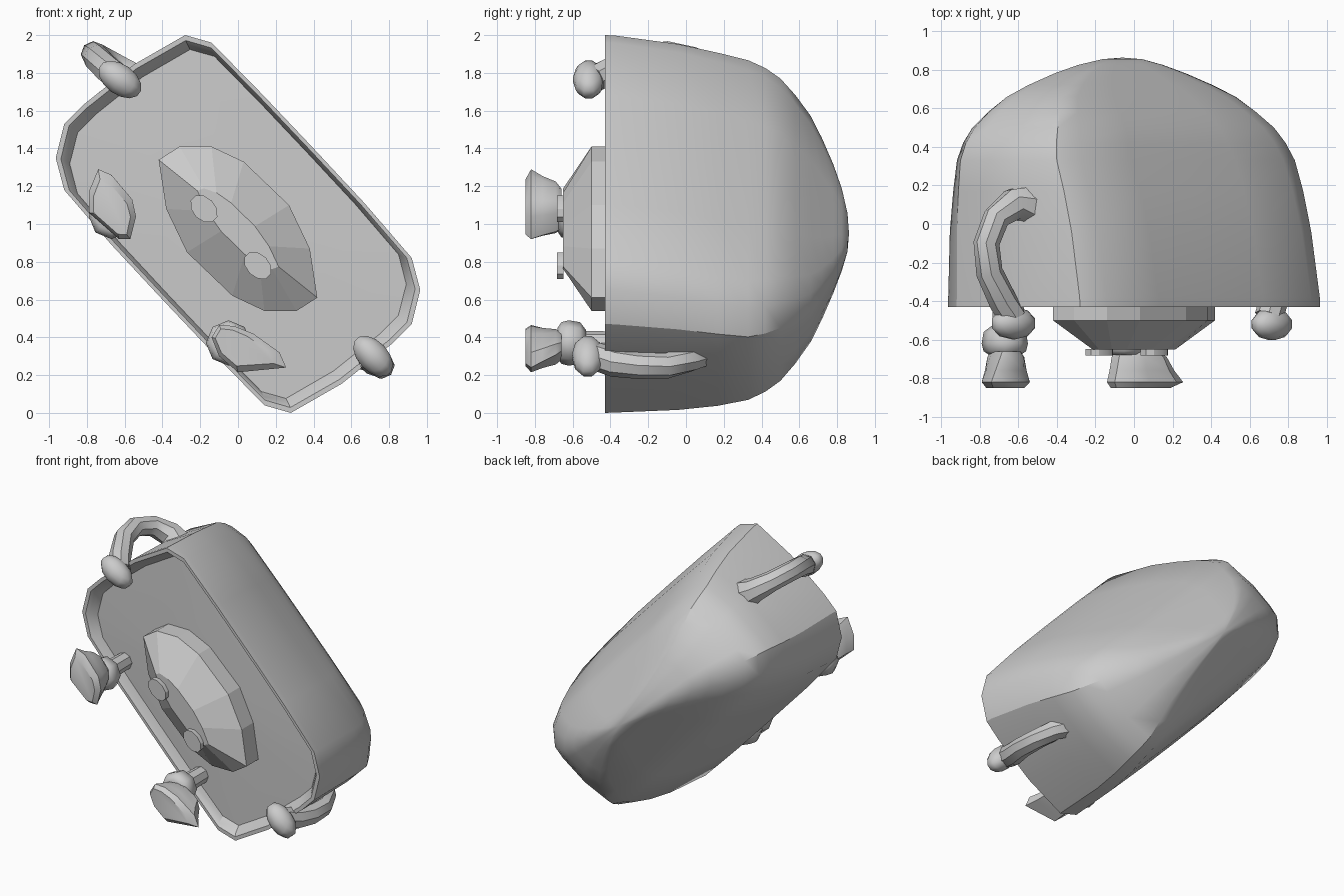
import bpy, bmesh, math
from mathutils import Vector, Matrix

cube = bpy.data.objects.get("Cube")
if cube:
    bpy.data.objects.remove(cube)

grey = bpy.data.materials.new("plain grey")
grey.use_nodes = True
grey.diffuse_color = (0.6, 0.6, 0.6, 1)
grey.node_tree.nodes["Principled BSDF"].inputs["Base Color"].default_value = (0.6, 0.6, 0.6, 1)

# Directions of the slanted body in the (x, z) plane
along = Vector((1, -1)).normalized()
across = Vector((1, 1)).normalized()


def finish(name, bm, angle):
    bmesh.ops.recalc_face_normals(bm, faces=bm.faces)
    mesh = bpy.data.meshes.new(name)
    bm.to_mesh(mesh)
    bm.free()
    ob = bpy.data.objects.new(name, mesh)
    bpy.context.collection.objects.link(ob)
    mesh.materials.append(grey)
    bpy.ops.object.select_all(action='DESELECT')
    bpy.context.view_layer.objects.active = ob
    ob.select_set(True)
    bpy.ops.object.shade_smooth_by_angle(angle=math.radians(angle))
    return ob


def loft(name, rings, angle=30, closed_tips=False):
    """Skin a list of point rings; the ends become caps or merge to tips."""
    bm = bmesh.new()
    loops = [[bm.verts.new(p) for p in ring] for ring in rings]
    n = len(loops[0])
    for a, b in zip(loops, loops[1:]):
        for i in range(n):
            j = (i + 1) % n
            bm.faces.new((a[i], a[j], b[j], b[i]))
    if closed_tips:
        bmesh.ops.remove_doubles(bm, verts=bm.verts, dist=0.0005)
    else:
        bm.faces.new(loops[0])
        bm.faces.new(loops[-1])
    return finish(name, bm, angle)


def section(points, y, centre, length=1, width=1, dx=0, dz=0):
    """Place an (x, z) outline at depth y, scaled along and across the slant."""
    ring = []
    for p in points:
        d = Vector(p) - Vector(centre)
        q = along * d.dot(along) * length + across * d.dot(across) * width
        ring.append((centre[0] + q.x + dx, y, centre[1] + q.y + dz))
    return ring


# Body shell: slanted rounded opening, back pinched to a ridge, recessed face
half = [(-.28, 2.0), (-.14, 1.96), (.13, 1.685), (.4, 1.4), (.67, 1.11),
        (.92, .82), (.965, .65), (.92, .47), (.82, .37), (.55, .155)]
outline = half + [(-x, 2 - z) for x, z in half]
shell = [
    # depth, length scale, width scale, x shift, z shift
    (-.37, 0, 0, 0, 0), (-.365, .5, .5, 0, 0), (-.355, .92, .93, 0, 0),
    (-.41, .955, .95, 0, 0), (-.43, .975, .965, 0, 0), (-.43, 1, 1, 0, 0),
    (-.38, 1, .995, 0, 0), (-.04, .995, .92, -.018, -.016), (.17, .99, .835, -.03, -.028),
    (.33, .982, .75, -.042, -.032), (.42, .945, .7, -.05, -.031), (.5, .89, .64, -.056, -.03),
    (.58, .81, .53, -.062, -.028), (.66, .71, .4, -.066, -.026), (.72, .58, .3, -.07, -.025),
    (.78, .42, .2, -.072, -.025), (.825, .27, .125, -.07, -.03), (.855, .125, .06, -.06, -.045),
    (.863, 0, 0, -.06, -.05)]
loft("body_shell", [section(outline, y, (0, 1), *rest) for y, *rest in shell],
     30, closed_tips=True)

# Snout: faceted block tapering to a narrow flat front
half = [(-.42, 1.34), (-.31, 1.41), (-.14, 1.41), (.03, 1.33), (.27, 1.1), (.38, .87)]
snout = half + [(-x, 1.95 - z) for x, z in half]
mid = (0, .975)
loft("snout", [section(snout, -.34, mid), section(snout, -.5, mid),
               section(snout, -.65, mid, .53, .26)], 1)

# Nostrils: thin slanted oval discs
for side, x, z in (("right", -.18, 1.08), ("left", .105, .78)):
    bm = bmesh.new()
    place = (Matrix.Translation((x, -.665, z)) @ Matrix.Rotation(math.radians(45), 4, 'Y')
             @ Matrix.Diagonal((.085, 1, .06, 1)) @ Matrix.Rotation(math.radians(90), 4, 'X'))
    bmesh.ops.create_cone(bm, cap_ends=True, segments=10, radius1=1, radius2=1,
                          depth=.035, matrix=place)
    finish(side + "_nostril", bm, 30)

# Legs: post, rounded ankle and a foot flaring from the heel
feet = {
    "right": ((-.67, 1.04), [(-.79, 1.17), (-.74, 1.29), (-.67, 1.26), (-.56, 1.13),
                             (-.54, 1.04), (-.57, .92), (-.63, .92), (-.79, 1.06)]),
    "left": ((-.05, .37), [(-.14, .4), (-.1, .465), (-.02, .46), (.08, .42),
                           (.22, .32), (.255, .24), (0, .215), (-.1, .3)])}
for side, (centre, toe) in feet.items():
    def ring(y, r):
        return [(centre[0] + r * math.cos(k * math.tau / 8), y,
                 centre[1] + r * math.sin(k * math.tau / 8)) for k in range(8)]

    loft(side + "_leg", [ring(-.34, .06), ring(-.56, .065)], 30)
    loft(side + "_ankle", [ring(-.53, .07), ring(-.56, .11), ring(-.62, .12),
                           ring(-.66, .11), ring(-.68, .08)], 45)
    loft(side + "_foot", [section(toe, y, centre, s, w) for y, s, w in
                          ((-.66, .5, .75), (-.69, .65, .9), (-.76, .82, .92),
                           (-.82, 1, 1), (-.85, .8, .75))], 35)

# Arms: bent tubes, flared at the shoulder, ending in rounded hands
arms = {
    "right": ([(-.55, .09, 1.74), (-.63, .1, 1.81), (-.715, .03, 1.87), (-.765, -.1, 1.9),
               (-.75, -.25, 1.88), (-.68, -.4, 1.81), (-.63, -.48, 1.77)],
              (-.625, -.515, 1.765), 36),
    "left": ([(.54, .1, .38), (.62, .1, .33), (.7, .02, .285), (.755, -.1, .25),
              (.76, -.25, .25), (.73, -.38, .265), (.7, -.48, .3)],
             (.715, -.52, .3), 47)}
radii = (.12, .085, .07, .068, .07, .075, .075)
for side, (path, hand, tilt) in arms.items():
    path = [Vector(p) for p in path]
    rings = []
    for i, p in enumerate(path):
        way = (path[min(i + 1, len(path) - 1)] - path[max(i - 1, 0)]).normalized()
        u = way.cross(Vector((0, .3, 1))).normalized()
        v = way.cross(u)
        rings.append([p + (u * math.cos(k * math.tau / 8) + v * math.sin(k * math.tau / 8))
                      * radii[i] for k in range(8)])
    loft(side + "_arm", rings, 40)

    bm = bmesh.new()
    place = (Matrix.Translation(hand) @ Matrix.Rotation(math.radians(tilt), 4, 'Y')
             @ Matrix.Diagonal((.135, .085, .08, 1)))
    bmesh.ops.create_uvsphere(bm, u_segments=10, v_segments=7, radius=1, matrix=place)
    finish(side + "_hand", bm, 45)
